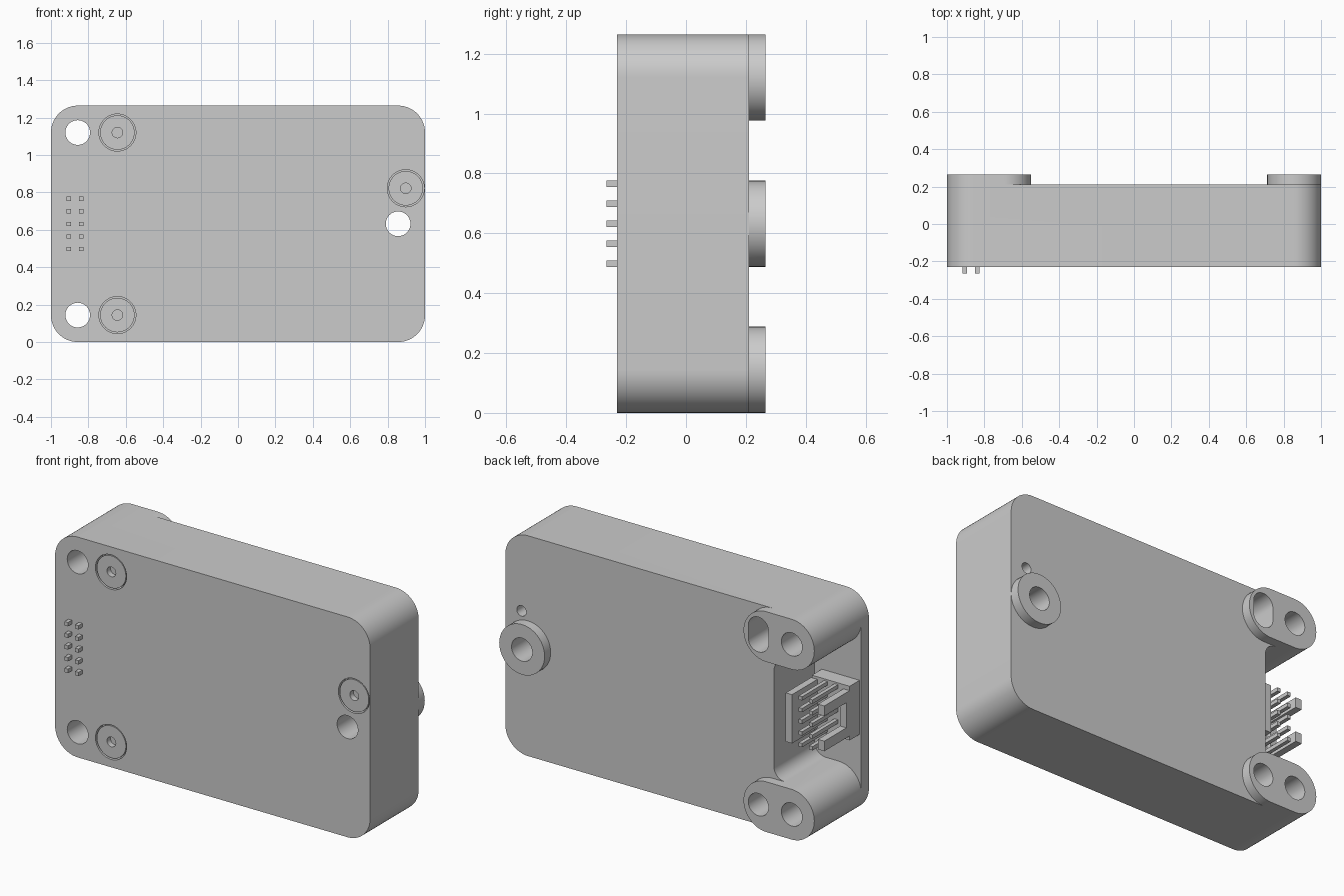
import bpy, bmesh, math
from mathutils import Vector

if "Cube" in bpy.data.objects:
    bpy.data.objects.remove(bpy.data.objects["Cube"])

R = 0.144          # corner and boss radius
H = 1.264          # overall height
MID = H / 2
FRONT, FLOOR, BACK, PAD = -0.23, -0.16, 0.21, 0.265


def rounded(corners, steps=14):
    """Outline in x/z from (x, z, radius) corners, each corner filleted."""
    pts = []
    n = len(corners)
    for i, (x, z, r) in enumerate(corners):
        p = Vector((x, z))
        a = (Vector(corners[i - 1][:2]) - p).normalized()
        b = (Vector(corners[(i + 1) % n][:2]) - p).normalized()
        c = p + (a + b) * r
        for k in range(steps + 1 if r else 1):
            t = math.pi / 2 * k / steps
            q = c - b * r * math.cos(t) - a * r * math.sin(t) if r else p
            if not pts or (q - pts[-1]).length > 1e-5:
                pts.append(q)
    if (pts[0] - pts[-1]).length < 1e-5:
        pts.pop()
    return pts


def rect(x0, x1, z0, z1, r=0):
    return rounded([(x0, z0, r), (x1, z0, r), (x1, z1, r), (x0, z1, r)])


def circle(x, z, r, n=48):
    return [Vector((x + r * math.cos(2 * math.pi * i / n),
                    z + r * math.sin(2 * math.pi * i / n))) for i in range(n)]


def prism(name, outline, y0, y1):
    """Solid with an x/z outline, running from y0 to y1."""
    bm = bmesh.new()
    a = [bm.verts.new((p.x, y0, p.y)) for p in outline]
    b = [bm.verts.new((p.x, y1, p.y)) for p in outline]
    bm.faces.new(a)
    bm.faces.new(b[::-1])
    for i in range(len(a)):
        j = (i + 1) % len(a)
        bm.faces.new((a[i], b[i], b[j], a[j]))
    bmesh.ops.recalc_face_normals(bm, faces=bm.faces[:])
    me = bpy.data.meshes.new(name)
    bm.to_mesh(me)
    bm.free()
    ob = bpy.data.objects.new(name, me)
    bpy.context.collection.objects.link(ob)
    return ob


def combine(target, tool, op):
    mod = target.modifiers.new(op.lower(), 'BOOLEAN')
    mod.operation, mod.solver, mod.object = op, 'EXACT', tool
    bpy.context.view_layer.objects.active = target
    bpy.ops.object.modifier_apply(modifier=mod.name)
    bpy.data.objects.remove(tool)


def smooth(ob):
    bpy.ops.object.select_all(action='DESELECT')
    ob.select_set(True)
    bpy.context.view_layer.objects.active = ob
    bpy.ops.object.shade_smooth_by_angle(angle=math.radians(30))


# Housing: front plate, C-shaped frame around the connector bay, raised pads
housing = prism("housing", rect(-1, 1, 0, H, R), FRONT, FLOOR)
frame = rounded([(1, 0, R), (1, H, R), (-1, H, R), (-1, H - 2 * R, R),
                 (-0.705, H - 2 * R, 0.07), (-0.705, 2 * R, 0.07),
                 (-1, 2 * R, R), (-1, 0, R)])
combine(housing, prism("frame", frame, FLOOR, BACK), 'UNION')
for z0 in (0, H - 2 * R):
    combine(housing, prism("pad", rect(-1, -0.551, z0, z0 + 2 * R, R), BACK, PAD), 'UNION')
combine(housing, prism("boss", circle(1 - R, MID, R), BACK, PAD), 'UNION')

# Mounting holes right through
for x, z in ((-0.857, R), (-0.857, H - R), (1 - R, MID)):
    combine(housing, prism("hole", circle(x, z, 0.066), -0.4, 0.4), 'DIFFERENCE')

# Blind holes in the back: round, slot and small pilot
for cut in (circle(-0.645, R, 0.064),
            rect(-0.709, -0.581, H - R - 0.1, H - R + 0.1, 0.064)):
    combine(housing, prism("blind", cut, -0.1, 0.4), 'DIFFERENCE')
combine(housing, prism("pilot", circle(0.897, 0.822, 0.03), 0.0, 0.4), 'DIFFERENCE')

# Screws sunk in the front
for i, (x, z) in enumerate(((-0.645, R), (-0.645, H - R), (0.897, 0.822))):
    combine(housing, prism("recess", circle(x, z, 0.099), -0.4, FRONT + 0.04), 'DIFFERENCE')
    screw = prism(f"screw_head_{i + 1}", circle(x, z, 0.092), FRONT + 0.003, FRONT + 0.04)
    combine(screw, prism("socket", circle(x, z, 0.028), -0.4, FRONT + 0.035), 'DIFFERENCE')
    smooth(screw)
smooth(housing)

# Connector: base, full inner wall, keyed outer wall
prism("connector_base", rect(-0.99, -0.75, MID - 0.155, MID + 0.155), FLOOR, -0.07)
prism("connector_inner_wall", rect(-0.785, -0.745, MID - 0.14, MID + 0.14), -0.07, 0.16)
prism("connector_outer_wall", rect(-0.99, -0.95, MID - 0.13, MID + 0.13), -0.07, -0.04)
for s in (-1, 1):
    za, zb = sorted((MID + s * 0.072, MID + s * 0.13))
    prism("connector_prong", rect(-0.99, -0.95, za, zb), -0.04, 0.16)

# Two columns of five pins
for x in (-0.905, -0.838):
    for i in range(-2, 3):
        z = MID + 0.067 * i
        prism("pin", rect(x - 0.011, x + 0.011, z - 0.011, z + 0.011), -0.265, 0.16)
